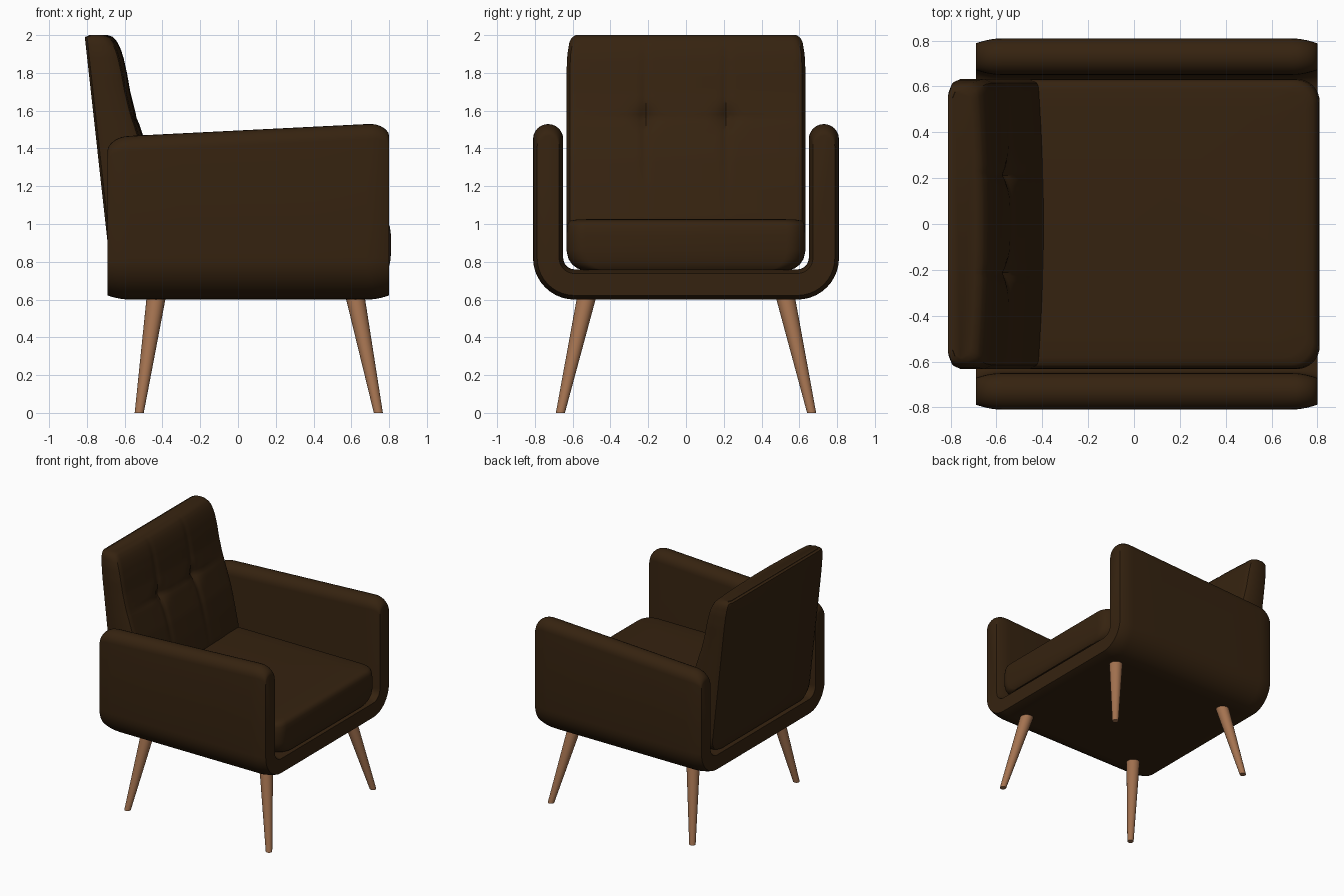
import bpy, bmesh, math

if "Cube" in bpy.data.objects:
    bpy.data.objects.remove(bpy.data.objects["Cube"])


def material(name, rgb):
    m = bpy.data.materials.new(name)
    m.diffuse_color = (*rgb, 1)
    m.use_nodes = True
    m.node_tree.nodes["Principled BSDF"].inputs["Base Color"].default_value = m.diffuse_color
    return m


BROWN = material("dark brown upholstery", (0.036, 0.0165, 0.005))
WOOD = material("warm wood", (0.37, 0.17, 0.08))


def loft(name, rings, mat, angle=35):
    """Skin a list of equal-length closed rings and cap both ends."""
    bm = bmesh.new()
    vs = [[bm.verts.new(p) for p in r] for r in rings]
    n = len(vs[0])
    for a, b in zip(vs, vs[1:]):
        for i in range(n):
            j = (i + 1) % n
            bm.faces.new((a[i], a[j], b[j], b[i]))
    bm.faces.new(vs[0][::-1])
    bm.faces.new(vs[-1])
    bmesh.ops.recalc_face_normals(bm, faces=bm.faces)
    me = bpy.data.meshes.new(name)
    bm.to_mesh(me)
    bm.free()
    me.materials.append(mat)
    me.shade_smooth()
    me.set_sharp_from_angle(angle=math.radians(angle))
    ob = bpy.data.objects.new(name, me)
    bpy.context.collection.objects.link(ob)
    return ob


def lerp(table, t):
    for (a, va), (b, vb) in zip(table, table[1:]):
        if t <= b:
            k = max(0, (t - a) / (b - a))
            return va + (vb - va) * k
    return table[-1][1]


def arc(cx, cy, r, a0, a1, n):
    return [(cx + r * math.cos(math.radians(a0 + (a1 - a0) * i / n)),
             cy + r * math.sin(math.radians(a0 + (a1 - a0) * i / n)))
            for i in range(n + 1)]


# U-shaped shell: arms and base in one, swept along x
def shell_ring(x, x0=-0.69, x1=0.80):
    d = min(x - x0, x1 - x)
    inset = 0.022 * max(0, 1 - d / 0.12) ** 2
    k = max(0, 1 - d / 0.09)
    drop = 0.045 * (1 - math.sqrt(max(0, 1 - k * k)))
    h = 0.08 - inset
    zc = 1.495 + 0.05 * x - 0.08 - drop
    r, cy, cz = 0.14, 0.73, 0.68
    half = arc(cy - r, cz + r, r + h, -90, 0, 10)       # outer corner
    half += arc(cy, zc, h, 0, 180, 12)                  # rounded arm top
    half += arc(cy - r, cz + r, r - h, 0, -90, 8)       # inner corner
    return [(x, y, z) for y, z in half] + [(x, -y, z) for y, z in half[::-1]]


ends = [0, 0.004, 0.012, 0.025, 0.045, 0.07, 0.09, 0.12]
xs = [-0.69 + e for e in ends] + [-0.3, 0.05, 0.4] + [0.80 - e for e in ends[::-1]]
loft("arm_shell", [shell_ring(x) for x in xs], BROWN)


# Seat cushion: stacked rounded rectangles
def cushion_ring(z, iy, ix):
    w, x1, x0, r = 0.633 - iy, 0.81 - ix, -0.55, 0.10
    front = arc(x1 - r, w - r, r, 0, 90, 8)
    pts = [(x, -y) for x, y in front[::-1]] + front + [(x0, w), (x0, -w)]
    return [(x, y, z) for x, y in pts]


loft("seat_cushion", [cushion_ring(*t) for t in (
    (0.757, 0.085, 0.02), (0.765, 0.06, 0.015), (0.785, 0.032, 0.008),
    (0.815, 0.012, 0.002), (0.86, 0, 0), (0.94, 0, 0), (0.985, 0.003, 0.006),
    (1.005, 0.008, 0.014), (1.017, 0.02, 0.03), (1.023, 0.05, 0.06),
    (1.027, 0.15, 0.2))], BROWN)

# Backrest: tapered, tufted at two points
FRONT = [(0.757, -0.37), (1.03, -0.395), (1.2, -0.43), (1.35, -0.465),
         (1.5, -0.513), (1.6, -0.545), (1.7, -0.57), (1.8, -0.588),
         (1.88, -0.606), (1.93, -0.622), (1.965, -0.64), (1.99, -0.662), (2.0, -0.69)]
WIDTH = [(0.757, 0.55), (0.765, 0.575), (0.785, 0.602), (0.815, 0.622),
         (0.86, 0.633), (1.8, 0.633), (1.9, 0.628), (1.96, 0.618),
         (1.985, 0.607), (2.0, 0.585)]


def bump(d, s):
    return math.exp(-(d / s) ** 2)


def back_ring(z):
    w, f = lerp(WIDTH, z), lerp(FRONT, z)
    xb = -0.81 + 0.111 * (1.98 - z) + (0.02 if z > 1.995 else 0)
    r, n, ring = 0.04, 72, []
    for i in range(n + 1):
        y = w * (2 * i / n - 1)
        e = max(0, (abs(y) - (w - r)) / r)
        x = f - 0.025 * (y / w) ** 2 - r * (1 - math.sqrt(max(0, 1 - e * e)))
        dy, dz = abs(y) - 0.215, z - 1.56
        x -= 0.012 * bump(dy, 0.02) * bump(dz, 0.35)     # vertical creases
        x -= 0.008 * bump(dz, 0.02) * bump(dy, 0.3)      # horizontal crease
        x -= 0.025 * bump(math.hypot(dy, dz), 0.06)      # button dimples
        ring.append((x, y, z))
    rim = [(xb + 0.035, w), (xb + 0.012, w - 0.01), (xb, w - 0.04)]
    ring += [(x, y, z) for x, y in rim] + [(x, -y, z) for x, y in rim[::-1]]
    return ring


zs = [0.757, 0.765, 0.785, 0.815, 0.86]
zs += [0.9 + 0.02 * i for i in range(52)] + [1.94, 1.955, 1.968, 1.98, 1.99, 1.996, 2.0]
loft("backrest", [back_ring(z) for z in zs], BROWN)

# Splayed tapered legs
for label, xt, xb in (("front", 0.615, 0.743), ("back", -0.429, -0.523)):
    for side, s in (("right", -1), ("left", 1)):
        top = [(x, y, 0.64) for x, y in arc(xt, s * 0.52, 0.052, 0, 345, 23)]
        foot = [(x, y, 0) for x, y in arc(xb, s * 0.665, 0.024, 0, 345, 23)]
        loft(f"{label}_leg_{side}", [foot, top], WOOD)
